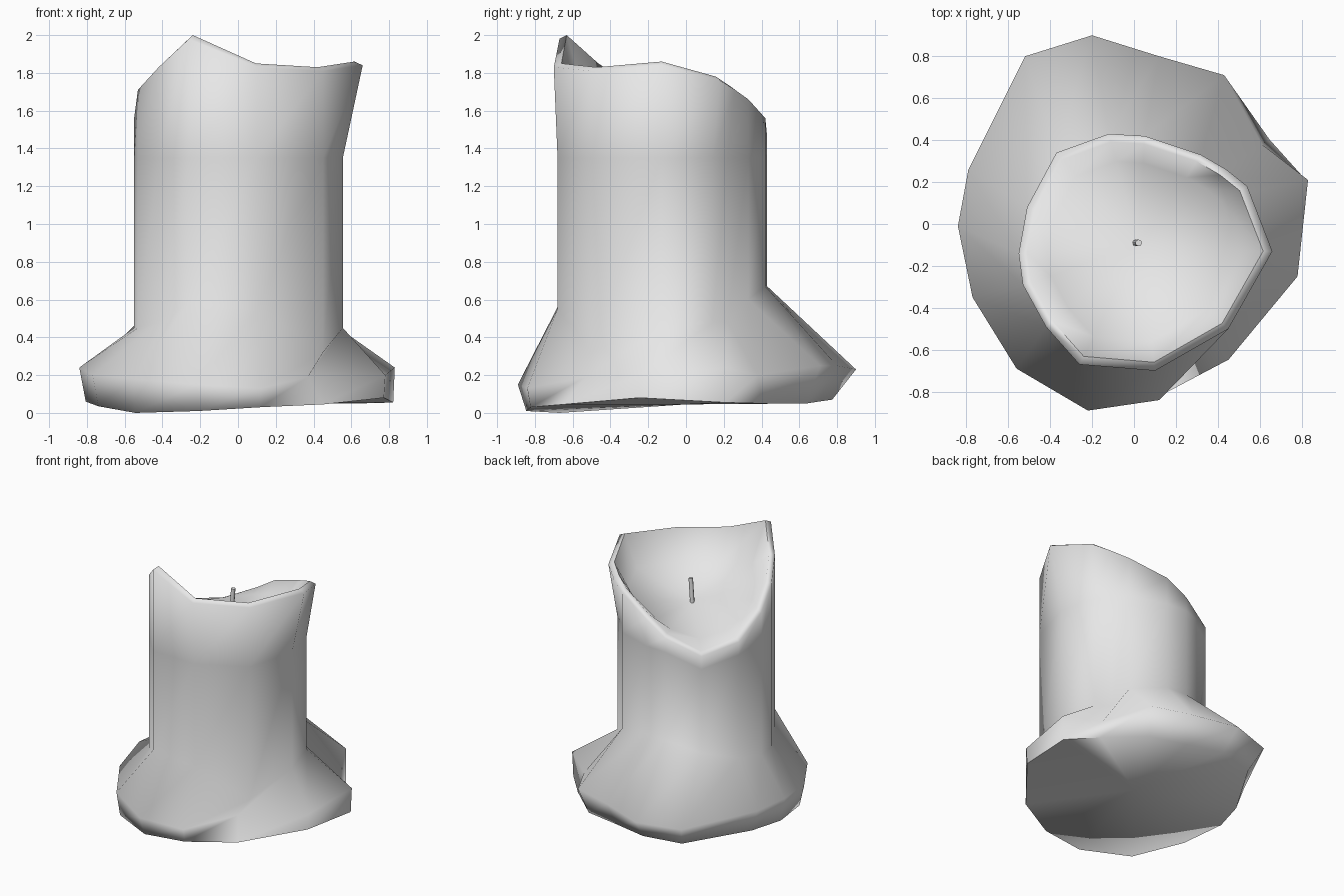
import bpy
import bmesh
import math
from mathutils import Vector

default_cube = bpy.data.objects.get("Cube")
if default_cube:
    bpy.data.objects.remove(default_cube, do_unlink=True)

wax = bpy.data.materials.new("pale grey wax")
wax.use_nodes = True
wax_colour = (0.8, 0.8, 0.8, 1)
wax.diffuse_color = wax_colour
wax.node_tree.nodes["Principled BSDF"].inputs["Base Color"].default_value = wax_colour

# Columns around the candle: rim point, hip height, skirt point, foot scale, foot height
COLUMNS = [
    ((-.26, -.67, 2.0), .58, (-.22, -.89, .15), .95, .01),
    ((.10, -.70, 1.85), .55, (.12, -.84, .13), .98, .03),
    ((.45, -.50, 1.83), .32, (.37, -.53, .19), 1.22, .045),
    ((.66, -.13, 1.86), .45, (.78, -.25, .20), .99, .08),
    ((.54, .18, 1.78), .48, (.83, .21, .24), .99, .055),
    ((.44, .26, 1.73), .48, (.61, .38, .20), 1.06, .05),
    ((.32, .33, 1.68), .6, (.43, .71, .25), .9, .05),
    ((.05, .42, 1.58), .67, (.12, .80, .25), .88, .06),
    ((-.12, .43, 1.48), .67, (-.2, .9, .23), .86, .07),
    ((-.37, .34, 1.37), .6, (-.52, .80, .22), .88, .06),
    ((-.51, .08, 1.42), .5, (-.79, .26, .23), .93, .06),
    ((-.55, -.14, 1.58), .45, (-.84, -.01, .24), .96, .06),
    ((-.53, -.29, 1.73), .45, (-.77, -.35, .20), .96, .035),
    ((-.42, -.49, 1.85), .48, (-.56, -.69, .18), .97, 0),
]
CENTRE = Vector((.03, -.12, 0))


def inward(point, scale, height):
    """Move a rim point towards the candle axis and set its height."""
    moved = CENTRE + (Vector(point) - CENTRE) * scale
    return (moved.x, moved.y, height)


def body_point(rim, height):
    """Straight shaft below the rim, narrower where the rim flares out."""
    x, y = rim[0], max(rim[1], -.68)
    if x > .4 and y > -.2:
        x, y = min(x - .05, .555), y - .04 * (y > 0)
    return (x, y, height)


def column_points(rim, hip, skirt, scale, foot):
    """One vertical section, from the foot up and over into the bowl."""
    height = rim[2]
    return [
        (skirt[0] * scale, skirt[1] * scale, foot),
        skirt,
        body_point(rim, hip),
        body_point(rim, min(1.35, height - .12)),
        (rim[0], rim[1], height - .02),
        inward(rim, .93, height),
        inward(rim, .76, 1.42 + .42 * (height - 1.37)),
    ]


def finish(bm, name, angle):
    bmesh.ops.recalc_face_normals(bm, faces=bm.faces)
    mesh = bpy.data.meshes.new(name)
    bm.to_mesh(mesh)
    bm.free()
    mesh.materials.append(wax)
    obj = bpy.data.objects.new(name, mesh)
    bpy.context.collection.objects.link(obj)
    bpy.ops.object.select_all(action="DESELECT")
    obj.select_set(True)
    bpy.context.view_layer.objects.active = obj
    bpy.ops.object.shade_smooth_by_angle(angle=math.radians(angle))
    return obj


# Melted candle body with spread skirt and hollow top
bm = bmesh.new()
strips = [[bm.verts.new(p) for p in column_points(*c)] for c in COLUMNS]
base = bm.verts.new((0, 0, .045))
pool = bm.verts.new((.02, -.09, 1.51))
for this, following in zip(strips, strips[1:] + strips[:1]):
    for i in range(len(this) - 1):
        bm.faces.new((this[i], following[i], following[i + 1], this[i + 1]))
    bm.faces.new((following[0], this[0], base))
    bm.faces.new((this[-1], following[-1], pool))
finish(bm, "candle_body", 85)

# Wick, slightly tilted
bm = bmesh.new()
bmesh.ops.create_cone(bm, cap_ends=True, segments=8, radius1=.016,
                      radius2=.016, depth=.2)
wick = finish(bm, "wick", 50)
wick.location = (.015, -.09, 1.59)
wick.rotation_euler = (0, math.radians(4), 0)
